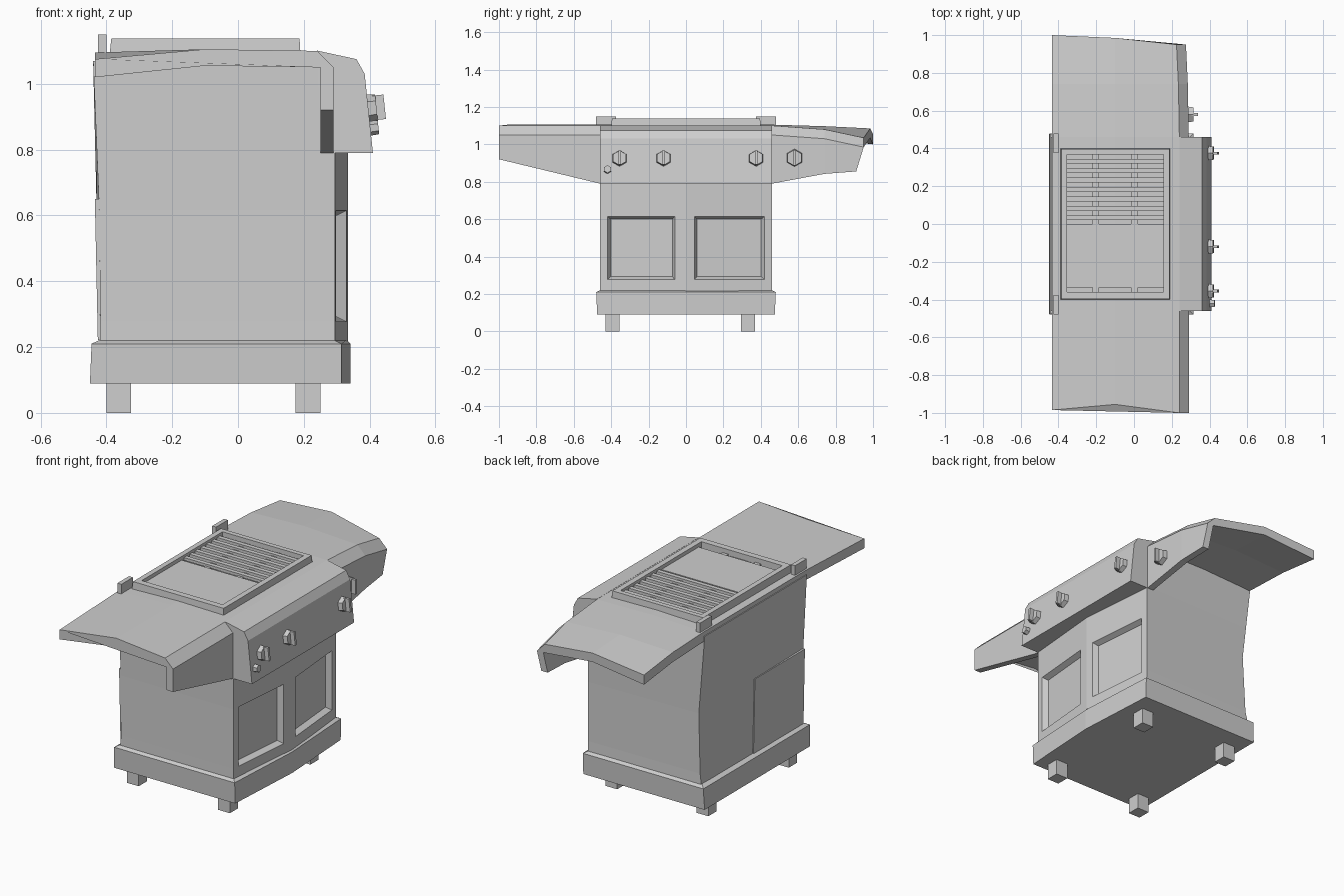
import bpy
import bmesh
import math
from mathutils import Matrix, Vector

if "Cube" in bpy.data.objects:
    bpy.data.objects.remove(bpy.data.objects["Cube"], do_unlink=True)

GREY = (0.62, 0.62, 0.62, 1.0)
metal = bpy.data.materials.new("plain grey")
metal.use_nodes = True
metal.diffuse_color = GREY
metal.node_tree.nodes["Principled BSDF"].inputs["Base Color"].default_value = GREY


def finish(bm, name):
    bmesh.ops.recalc_face_normals(bm, faces=bm.faces[:])
    mesh = bpy.data.meshes.new(name)
    bm.to_mesh(mesh)
    bm.free()
    mesh.materials.append(metal)
    obj = bpy.data.objects.new(name, mesh)
    bpy.context.scene.collection.objects.link(obj)
    return obj


def loft(rings):
    """Skin equal-sized rings of points and cap both ends."""
    bm = bmesh.new()
    loops = [[bm.verts.new(p) for p in ring] for ring in rings]
    n = len(loops[0])
    for a, b in zip(loops, loops[1:]):
        for i in range(n):
            j = (i + 1) % n
            bm.faces.new((a[i], a[j], b[j], b[i]))
    bm.faces.new(loops[0][::-1])
    bm.faces.new(loops[-1])
    bmesh.ops.recalc_face_normals(bm, faces=bm.faces[:])
    return bm


def box(name, x0, x1, y0, y1, z0, z1):
    bm = bmesh.new()
    bmesh.ops.create_cube(bm, size=1)
    bmesh.ops.scale(bm, vec=(x1 - x0, y1 - y0, z1 - z0), verts=bm.verts)
    bmesh.ops.translate(bm, vec=((x0 + x1) / 2, (y0 + y1) / 2, (z0 + z1) / 2), verts=bm.verts)
    return finish(bm, name)


# Feet
for x in (-0.4, 0.175):
    for y in (-0.43, 0.295):
        box("foot", x, x + 0.075, y, y + 0.075, 0, 0.1)


# Plinth with a bowed working side
def plinth_ring(z, back, side, bow, half):
    return [(side, -half, z), (bow, 0, z), (side, half, z), (back, half, z), (back, -half, z)]


finish(loft([plinth_ring(0.09, -0.45, 0.315, 0.342, 0.475),
             plinth_ring(0.21, -0.445, 0.315, 0.342, 0.48),
             plinth_ring(0.222, -0.42, 0.29, 0.33, 0.455)]), "plinth")

# Cabinet body with slightly waisted walls and two recessed doors
columns = (-0.46, -0.42, -0.06, 0, 0.045, 0.42, 0.46)


def body_ring(z, waist):
    back = -0.42 - 0.02 * (z - 0.21) / 0.85
    ring = [(0.335 - 0.087 * abs(y), y, z) for y in columns]
    ring += [(back + 0.035 * waist, 0.46 - 0.012 * waist, z), (back, 0, z),
             (back + 0.008 * waist, -0.46 + 0.008 * waist, z)]
    return ring


bm = loft([body_ring(z, w) for z, w in
           ((0.21, 0), (0.277, 0.4), (0.615, 1), (0.8, 0.6), (1.07, 0))])
doors = []
for f in bm.faces:
    c = f.calc_center_median()
    if c.x > 0.28 and 0.28 < c.z < 0.6 and 0.2 < abs(c.y) < 0.26:
        doors.append(f)
bmesh.ops.inset_individual(bm, faces=doors, thickness=0.022, depth=-0.03)
finish(bm, "cabinet")

# Access plate on the back of the cabinet
finish(loft([[(x, y, z) for x, y in ((-0.426 - d, 0), (-0.426 - d, -0.45),
                                     (-0.41, -0.45), (-0.41, 0))]
             for z, d in ((0.222, 0), (0.65, 0.009))]), "access_plate")


# Worktop with a folded apron, drooping towards its +y end
def top_ring(ys, zs, bottom, lip, x):
    yb, ym, yf = ys
    zb, zm, zf = zs
    return [(-0.435, yb, zb), (-0.1, ym, zm), (x - 0.05, yf, zf), (x, yf, zf - 0.05),
            (x, lip, bottom), (x - 0.04, lip, bottom), (x - 0.04, yf, zf - 0.05),
            (-0.1, ym, zm - 0.05), (-0.435, yb, zb - 0.055)]


level = (1.095, 1.105, 1.1)
finish(loft([
    top_ring((-0.985, -0.955, -1), (1.075, 1.105, 1.1), 0.92, -1, 0.29),
    top_ring((-0.46,) * 3, level, 0.79, -0.46, 0.29),
    top_ring((0.46,) * 3, level, 0.79, 0.46, 0.29),
    top_ring((0.74,) * 3, (1.085, 1.097, 1.08), 0.842, 0.74, 0.285),
    top_ring((1, 0.985, 0.95), (1.055, 1.085, 1.035), 0.855, 0.91, 0.275),
]), "worktop")

# Sloping control panel
panel = ((0.24, 1.101), (0.36, 1.075), (0.385, 1.03), (0.41, 0.79), (0.255, 0.79))
finish(loft([[(x, y, z) for x, z in panel] for y in (-0.46, 0.46)]), "control_panel")


# Hexagonal knobs with grip blades
def knob(x, y, z, radius, tilt, blade=True):
    bm = bmesh.new()
    turn = Matrix.Rotation(math.radians(90), 4, "Z")
    bmesh.ops.create_cone(bm, cap_ends=True, segments=6, radius1=radius, radius2=radius * 0.9,
                          depth=0.03, matrix=Matrix.Translation((0, 0, 0.01)) @ turn)
    if blade:
        bmesh.ops.create_cube(bm, size=1, matrix=Matrix.Translation((0, 0, 0.03))
                              @ Matrix.Diagonal((radius * 1.7, 0.014, 0.04, 1)))
    place = Matrix.Translation((x, y, z)) @ Matrix.Rotation(math.radians(90 - tilt), 4, "Y")
    bmesh.ops.transform(bm, matrix=place, verts=bm.verts)
    finish(bm, "knob" if blade else "button")


for y in (-0.355, -0.12, 0.375):
    knob(0.396, y, 0.925, 0.044, 6)
knob(0.289, 0.58, 0.928, 0.048, 0)
knob(0.402, -0.42, 0.865, 0.023, 6, blade=False)

# Raised frame around the cooking surface
bm = bmesh.new()
rects = []
for x0, x1, y0, y1, z in ((-0.39, 0.19, -0.4, 0.4, 1.09), (-0.385, 0.187, -0.396, 0.396, 1.138),
                          (-0.355, 0.155, -0.36, 0.368, 1.138), (-0.355, 0.155, -0.36, 0.368, 1.09)):
    rects.append([bm.verts.new(p) for p in ((x0, y0, z), (x1, y0, z), (x1, y1, z), (x0, y1, z))])
for k in range(4):
    a, b = rects[k], rects[(k + 1) % 4]
    for i in range(4):
        j = (i + 1) % 4
        bm.faces.new((a[i], a[j], b[j], b[i]))
finish(bm, "tray_frame")

# Griddle half, grate bars and their supports
box("griddle", -0.355, 0.155, -0.335, 0, 1.09, 1.117)
for i in range(7):
    y = 0.02 + 0.05 * i
    box("grate_bar", -0.355, 0.155, y, y + 0.025, 1.108, 1.124)
for x in (-0.22, -0.015):
    box("grate_support", x, x + 0.035, -0.36, 0.368, 1.09, 1.112)

# Lid hinge blocks
for y in (-0.48, 0.375):
    box("hinge_block", -0.425, -0.4, y, y + 0.105, 1.08, 1.15)
